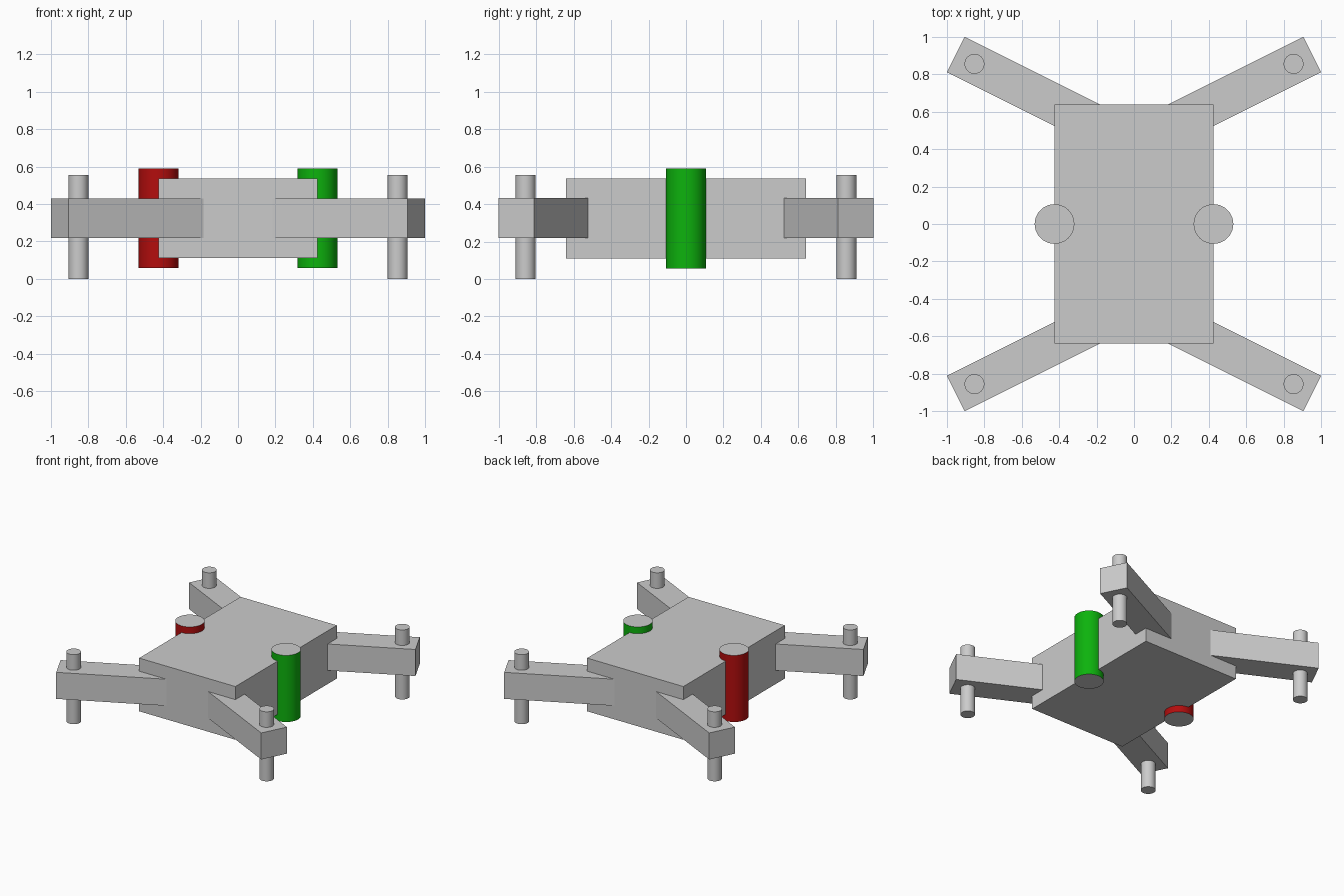
import bpy
from math import atan2, radians
from mathutils import Vector

if "Cube" in bpy.data.objects:
    bpy.data.objects.remove(bpy.data.objects["Cube"])


def make_material(name, rgb):
    mat = bpy.data.materials.new(name)
    mat.use_nodes = True
    mat.diffuse_color = (*rgb, 1)
    mat.node_tree.nodes["Principled BSDF"].inputs["Base Color"].default_value = (*rgb, 1)
    return mat


grey = make_material("light grey", (0.6, 0.6, 0.6))
red = make_material("red", (0.45, 0.004, 0.004))
green = make_material("green", (0.004, 0.45, 0.004))


def box(name, center, size, angle=0):
    bpy.ops.mesh.primitive_cube_add(size=1, location=center)
    obj = bpy.context.object
    obj.name = name
    obj.scale = size
    bpy.ops.object.transform_apply(location=False, rotation=False, scale=True)
    obj.rotation_euler.z = angle
    obj.data.materials.append(grey)


def post(name, x, y, radius, bottom, top, side_mat):
    bpy.ops.mesh.primitive_cylinder_add(
        vertices=48, radius=radius, depth=top - bottom, location=(x, y, (bottom + top) / 2))
    obj = bpy.context.object
    obj.name = name
    obj.data.materials.append(side_mat)
    # Caps are grey whatever the side colour
    obj.data.materials.append(grey)
    for face in obj.data.polygons:
        face.material_index = int(abs(face.normal.z) > 0.5)
    bpy.ops.object.shade_smooth_by_angle(angle=radians(30))


# Central body
box("body", (0, 0, 0.323), (0.85, 1.28, 0.425))

# Four splayed arms, each with a rotor post through its tip
for y_side, end in ((-1, "front"), (1, "back")):
    for x_side, side in ((1, "left"), (-1, "right")):
        tip = Vector((0.953 * x_side, 0.906 * y_side, 0.325))
        along = Vector((2 * x_side, y_side, 0)).normalized()
        length = 0.95
        box(f"{end}_{side}_arm", tip - along * length / 2, (length, 0.212, 0.212),
            atan2(along.y, along.x))
        post(f"{end}_{side}_rotor_post", 0.853 * x_side, 0.856 * y_side, 0.053, 0, 0.555, grey)

# Coloured side lights set into the body flanks
post("left_light", 0.425, 0, 0.106, 0.057, 0.589, green)
post("right_light", -0.425, 0, 0.106, 0.057, 0.589, red)
